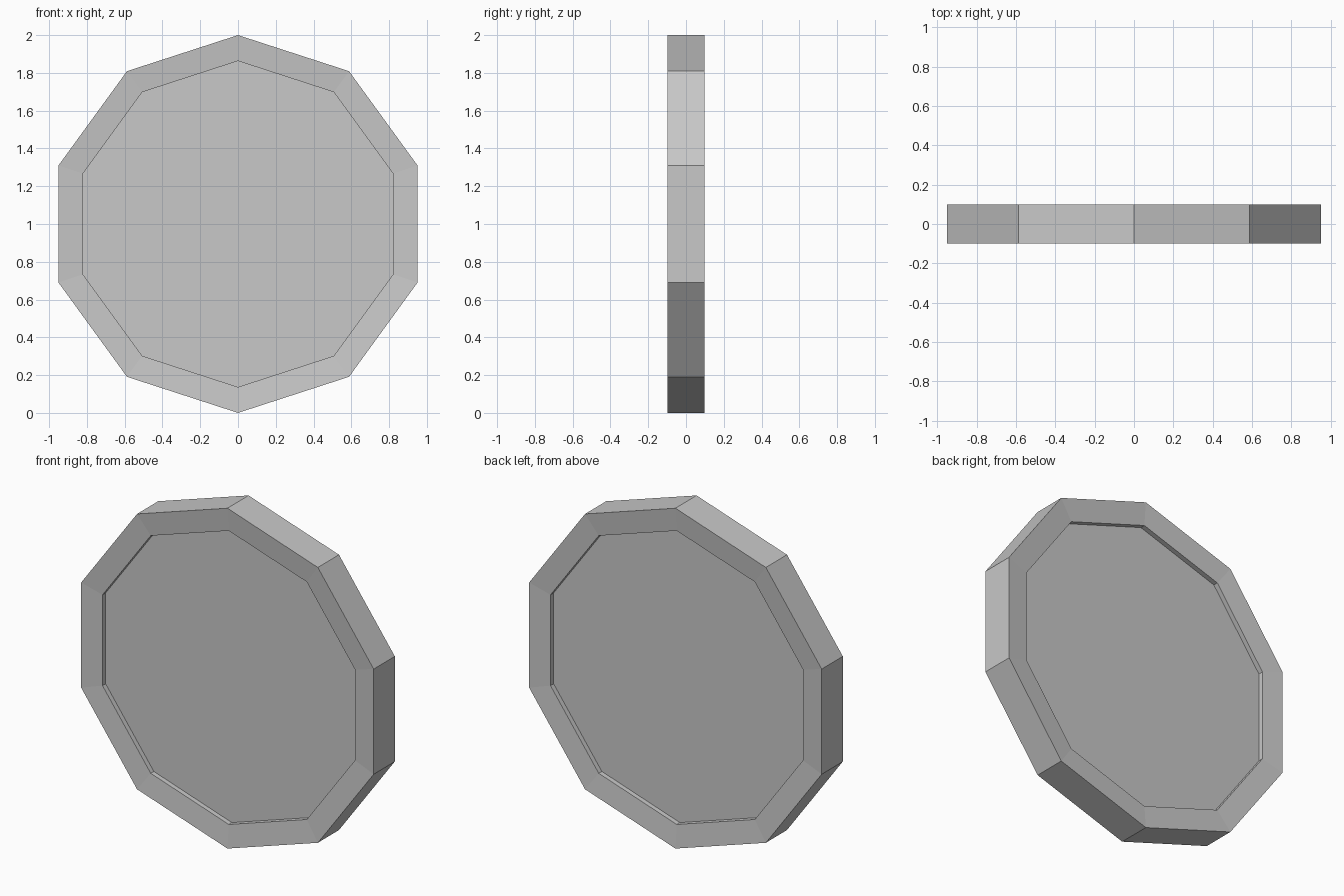
import bpy, bmesh, math

SIDES = 10
OUTER, INNER = 1.0, 0.863
EDGE_Y, LIP_Y, PANEL_Y = 0.098, 0.086, 0.057

cube = bpy.data.objects.get("Cube")
if cube:
    bpy.data.objects.remove(cube, do_unlink=True)

grey = bpy.data.materials.new("plain grey")
grey.use_nodes = True
colour = (0.58, 0.58, 0.58, 1)
grey.diffuse_color = colour
grey.node_tree.nodes["Principled BSDF"].inputs["Base Color"].default_value = colour


def ring(bm, radius, y):
    """Ten-sided ring in the XZ plane with one corner pointing up."""
    angles = [math.tau * i / SIDES for i in range(SIDES)]
    return [bm.verts.new((radius * math.sin(a), y, 1 + radius * math.cos(a)))
            for a in angles]


# Cross-section from the front panel, over the dished rim, to the back panel
front = [(INNER, -PANEL_Y), (INNER, -LIP_Y), (OUTER, -EDGE_Y)]
profile = front + [(r, -y) for r, y in reversed(front)]

bm = bmesh.new()
rings = [ring(bm, r, y) for r, y in profile]

# Rim walls
for a, b in zip(rings, rings[1:]):
    for i in range(SIDES):
        j = (i + 1) % SIDES
        bm.faces.new((a[i], a[j], b[j], b[i]))

# Recessed front and back panels
bm.faces.new(rings[0])
bm.faces.new(rings[-1])
bmesh.ops.recalc_face_normals(bm, faces=bm.faces)

mesh = bpy.data.meshes.new("rimmed_disc")
bm.to_mesh(mesh)
bm.free()
mesh.materials.append(grey)
disc = bpy.data.objects.new("rimmed_disc", mesh)
bpy.context.collection.objects.link(disc)
